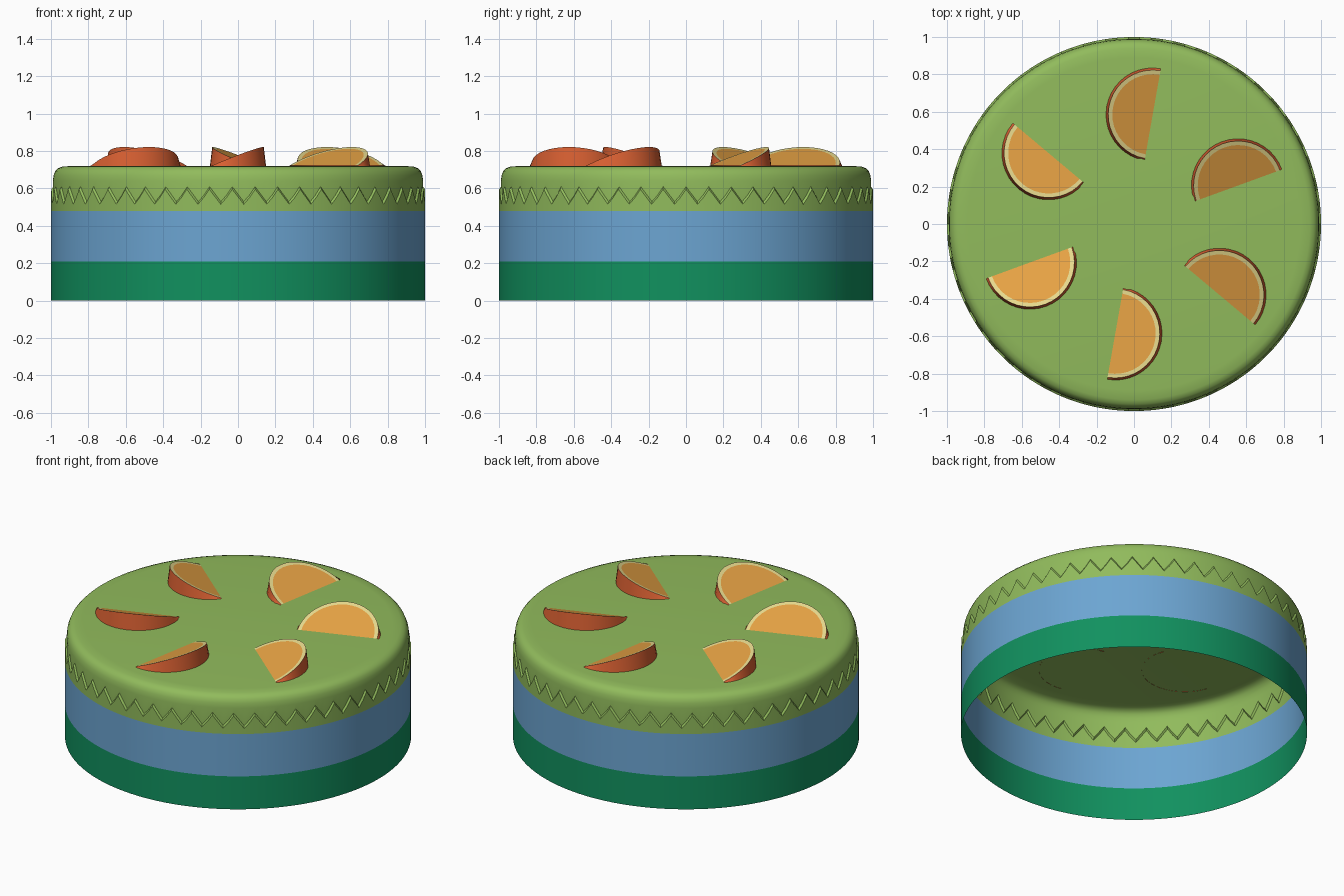
import bpy, bmesh, math
from mathutils import Matrix

if "Cube" in bpy.data.objects:
    bpy.data.objects.remove(bpy.data.objects["Cube"])


def material(name, rgb):
    lin = [(c / 255 / 12.92) if c < 10 else ((c / 255 + 0.055) / 1.055) ** 2.4 for c in rgb]
    m = bpy.data.materials.new(name)
    m.diffuse_color = (*lin, 1)
    m.use_nodes = True
    m.node_tree.nodes["Principled BSDF"].inputs["Base Color"].default_value = m.diffuse_color
    return m


dark_green = material("dark green", (17, 145, 95))
blue = material("blue", (108, 165, 210))
icing = material("icing green", (145, 187, 92))
rind = material("orange rind", (217, 96, 50))
pith = material("cream pith", (233, 219, 142))
flesh = material("orange flesh", (230, 162, 68))


def finish(bm, name, mats, angle):
    me = bpy.data.meshes.new(name)
    bm.to_mesh(me)
    bm.free()
    for m in mats:
        me.materials.append(m)
    ob = bpy.data.objects.new(name, me)
    bpy.context.collection.objects.link(ob)
    bpy.ops.object.select_all(action='DESELECT')
    ob.select_set(True)
    bpy.context.view_layer.objects.active = ob
    bpy.ops.object.shade_smooth_by_angle(angle=math.radians(angle))
    return ob


def revolve(name, profile, mat, segs=204, cap=False, angle=35):
    """Open shell from (radius, height function of segment index)."""
    bm = bmesh.new()
    rings = []
    for r, z in profile:
        ring = []
        for i in range(segs):
            a = 2 * math.pi * i / segs
            h = z(i) if callable(z) else z
            ring.append(bm.verts.new((r * math.cos(a), r * math.sin(a), h)))
        rings.append(ring)
    for lo, hi in zip(rings, rings[1:]):
        for i in range(segs):
            j = (i + 1) % segs
            bm.faces.new((lo[i], lo[j], hi[j], hi[i]))
    if cap:
        bm.faces.new(rings[-1])
    return finish(bm, name, [mat], angle)


# Cake wall layers, open underneath
revolve("bottom_layer", [(1, 0), (1, 0.21)], dark_green)
revolve("middle_layer", [(1, 0.21), (1, 0.48)], blue)

# Icing with a shallow saw-tooth drip edge and a rounded top
TEETH = (0.595, 0.555, 0.515, 0.55)


def tooth(offset):
    return lambda i: TEETH[i % 4] + offset


revolve("icing", [(1, 0.48), (1, tooth(0)), (0.99, tooth(0.014)), (0.99, 0.64),
                  (0.986, 0.67), (0.977, 0.692), (0.963, 0.707), (0.94, 0.716),
                  (0.89, 0.72)], icing, cap=True)


# Half orange slices: tilted face rising from its straight edge to the rind
def slice_wedge(name, turn):
    n, r, tall = 20, 0.238, 0.10
    bm = bmesh.new()

    def arc(rad, flat=False):
        pts = []
        for i in range(n + 1):
            a = -math.pi / 2 + math.pi * i / n
            x, y = rad * math.cos(a), rad * math.sin(a)
            pts.append(bm.verts.new((x, y, 0.719 if flat else 0.721 + tall * x / r)))
        return pts
    inner, outer, base = arc(r - 0.022), arc(r), arc(r + 0.012, True)
    bm.faces.new(inner).material_index = 0
    for lo, hi, mi in ((outer, inner, 1), (base, outer, 2)):
        for i in range(n):
            bm.faces.new((lo[i], lo[i + 1], hi[i + 1], hi[i])).material_index = mi
    place = (Matrix.Rotation(turn, 4, 'Z') @ Matrix.Translation((0.10, 0.585, 0))
             @ Matrix.Rotation(math.radians(170), 4, 'Z'))
    bm.transform(place)
    finish(bm, name, [flesh, pith, rind], 30)


for k in range(6):
    slice_wedge(f"orange_slice_{k + 1}", k * math.pi / 3)
